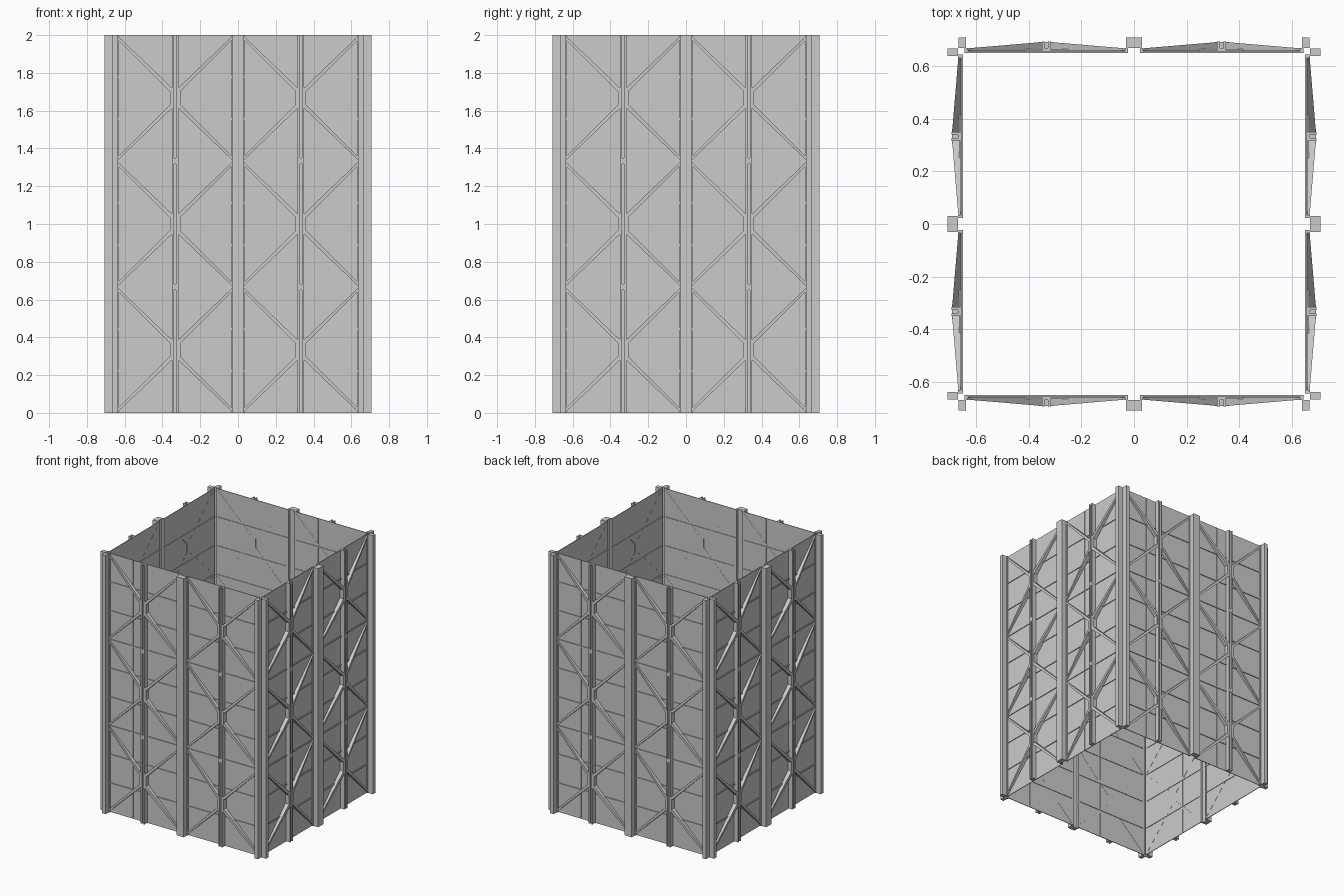
import bpy, bmesh, math
from mathutils import Matrix, Vector

if "Cube" in bpy.data.objects:
    bpy.data.objects.remove(bpy.data.objects["Cube"])

H = 2.0                  # tower height
X0, X1 = 0.023, 0.643    # panel edges
XC = (X0 + X1) / 2       # panel centre line
BAY = H / 3


def prism(bm, outline, inner, outer):
    """Solid from an (x, z) outline; inner/outer give depth from the tower axis."""
    a = [bm.verts.new((x, -inner, z)) for x, z in outline]
    b = [bm.verts.new((x, -outer(x), z)) for x, z in outline]
    n = len(a)
    bm.faces.new(a[::-1])
    bm.faces.new(b)
    for i in range(n):
        j = (i + 1) % n
        bm.faces.new((a[i], a[j], b[j], b[i]))


def box(bm, x0, x1, d0, d1, z0, z1):
    prism(bm, [(x0, z0), (x1, z0), (x1, z1), (x0, z1)], d0, lambda x: d1)


def columns(bm):
    # one wide centre column and two slim end columns
    box(bm, -0.031, 0.031, 0.668, 0.708, 0, H)
    for s in (-1, 1):
        x = sorted((s * 0.637, s * 0.667))
        box(bm, x[0], x[1], 0.668, 0.708, 0, H)


def sheets(bm, cx):
    # three thin upright sheets per panel
    w = (X1 - X0) / 3
    for i in range(3):
        x = cx - (X1 - X0) / 2 + i * w
        box(bm, x + 0.0005, x + w - 0.0005, 0.653, 0.658, 0, H)


def rails(bm, cx):
    h = (X1 - X0) / 2
    for k in range(1, 9):
        z = k * H / 9
        box(bm, cx - h, cx + h, 0.649, 0.664, z - 0.005, z + 0.005)
    # slim edge stiles
    for s in (-1, 1):
        x = cx + s * (h - 0.006)
        box(bm, x - 0.006, x + 0.006, 0.650, 0.668, 0, H)


def post(bm, cx):
    # channel-shaped post with solid joints between bays
    box(bm, cx - 0.017, cx + 0.017, 0.658, 0.668, 0, H)
    for s in (-1, 1):
        x = sorted((cx + s * 0.006, cx + s * 0.017))
        box(bm, x[0], x[1], 0.668, 0.692, 0, H)
    for k in (1, 2):
        box(bm, cx - 0.006, cx + 0.006, 0.668, 0.691, k * BAY - 0.015, k * BAY + 0.015)


def braces(bm, cx):
    # bent braces meeting at the post, deepening towards it
    half, tip, w = 0.308, 0.017, 0.018
    depth = lambda x: 0.692 - 0.026 * abs(x - cx) / half
    for k in range(3):
        zm = (k + 0.5) * BAY
        for s in (-1, 1):
            for u in (-1, 1):
                sec = [(half, BAY / 2), (half, BAY / 2 - w), (tip + w * 0.6, 0.035),
                       (tip, 0.045), (tip, 0.045 + w * 0.5)]
                prism(bm, [(cx + s * x, zm + u * z) for x, z in sec], 0.652, depth)
            # short upright joining both arms
            x = sorted((cx + s * tip, cx + s * (tip + 0.011)))
            box(bm, x[0], x[1], 0.652, 0.690, zm - 0.045, zm + 0.045)


def make(name, builders, angle):
    bm = bmesh.new()
    builders(bm)
    bmesh.ops.recalc_face_normals(bm, faces=bm.faces)
    bm.transform(Matrix.Rotation(angle, 4, 'Z'))
    me = bpy.data.meshes.new(name)
    bm.to_mesh(me)
    bm.free()
    bpy.context.collection.objects.link(bpy.data.objects.new(name, me))


# four identical walls around the tower
for i, side in enumerate(("front", "right", "back", "left")):
    ang = i * math.pi / 2
    make(side + "_columns", columns, ang)
    for label, fn in (("sheets", sheets), ("rails", rails), ("post", post), ("braces", braces)):
        for n, cx in (("a", -XC), ("b", XC)):
            make(f"{side}_{label}_{n}", lambda bm: fn(bm, cx), ang)
